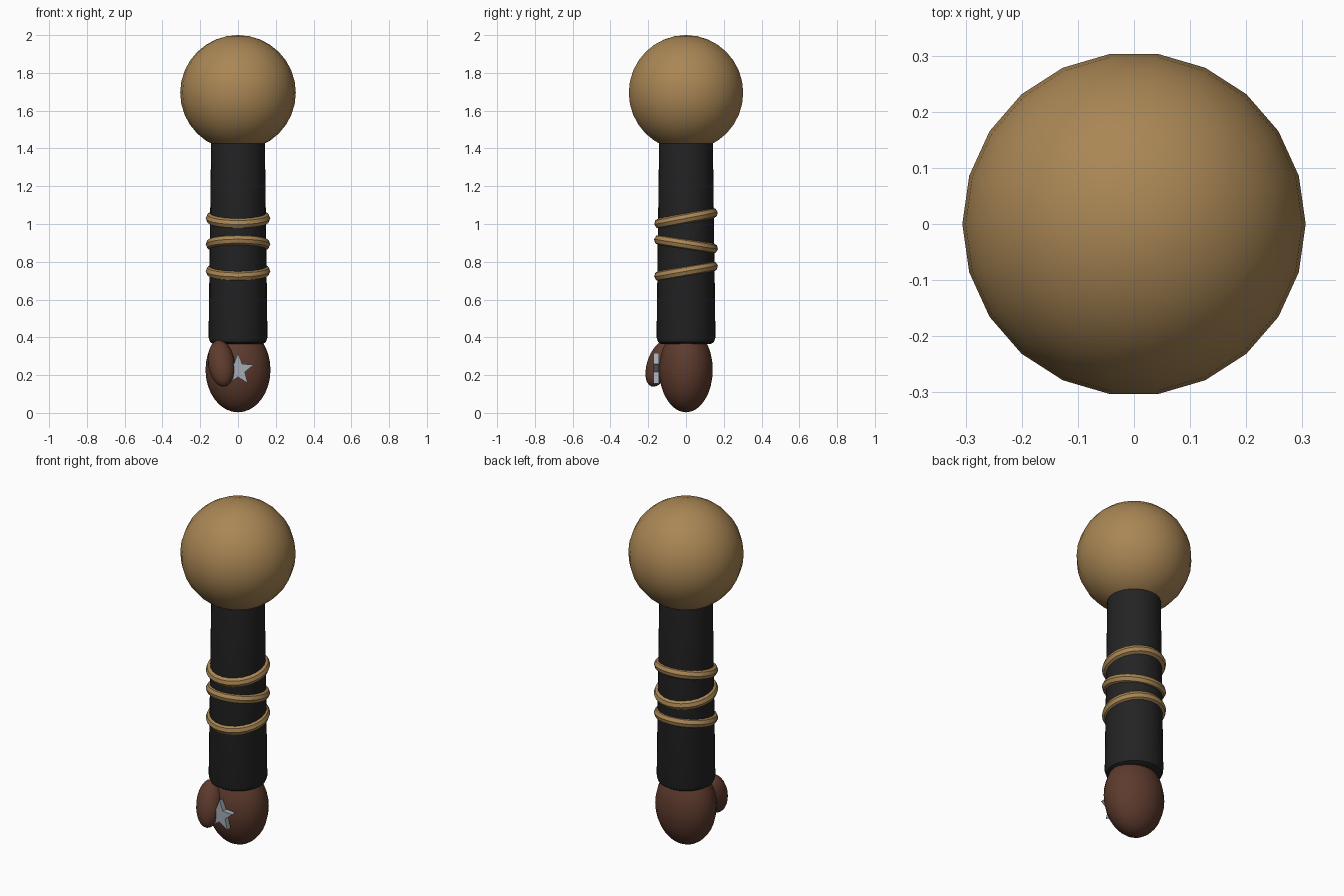
import bpy, bmesh, math
from mathutils import Matrix

if "Cube" in bpy.data.objects:
    bpy.data.objects.remove(bpy.data.objects["Cube"])


def material(name, rgb):
    m = bpy.data.materials.new(name)
    m.diffuse_color = (*rgb, 1)
    m.use_nodes = True
    m.node_tree.nodes["Principled BSDF"].inputs["Base Color"].default_value = m.diffuse_color
    return m


TAN = material("tan", (0.40, 0.24, 0.09))
BLACK = material("black", (0.017, 0.017, 0.017))
BROWN = material("dark brown", (0.11, 0.043, 0.026))
SILVER = material("silver", (0.38, 0.41, 0.46))


def finish(name, bm, mat, loc=(0, 0, 0), rot=(0, 0, 0), smooth=True):
    bmesh.ops.recalc_face_normals(bm, faces=bm.faces)
    me = bpy.data.meshes.new(name)
    bm.to_mesh(me)
    bm.free()
    me.materials.append(mat)
    ob = bpy.data.objects.new(name, me)
    bpy.context.collection.objects.link(ob)
    ob.location = loc
    ob.rotation_euler = [math.radians(a) for a in rot]
    if smooth:
        bpy.ops.object.select_all(action='DESELECT')
        ob.select_set(True)
        bpy.context.view_layer.objects.active = ob
        bpy.ops.object.shade_smooth_by_angle(angle=math.radians(40))
    return ob


def ellipsoid(name, radii, mat, loc, rot=(0, 0, 0), segs=22, rings=16):
    bm = bmesh.new()
    bmesh.ops.create_uvsphere(bm, u_segments=segs, v_segments=rings, radius=1)
    # turn so that a vertex column lies on the x axis
    bmesh.ops.rotate(bm, verts=bm.verts, matrix=Matrix.Rotation(math.pi / 2, 3, 'Z'))
    bmesh.ops.scale(bm, verts=bm.verts, vec=radii)
    return finish(name, bm, mat, loc, rot)


def lathe(name, profile, mat, segs, closed=False, loc=(0, 0, 0), rot=(0, 0, 0)):
    """Revolve (radius, z) points; cap the ends, or join them when closed."""
    bm = bmesh.new()
    loops = [[bm.verts.new((r * math.cos(2 * math.pi * i / segs),
                            r * math.sin(2 * math.pi * i / segs), z))
              for i in range(segs)] for r, z in profile]
    pairs = list(zip(loops, loops[1:]))
    if closed:
        pairs.append((loops[-1], loops[0]))
    else:
        bm.faces.new(loops[0])
        bm.faces.new(loops[-1])
    for a, b in pairs:
        for i in range(segs):
            j = (i + 1) % segs
            bm.faces.new((a[i], a[j], b[j], b[i]))
    return finish(name, bm, mat, loc, rot)


# Shoulder ball
ellipsoid("shoulder_ball", (0.306, 0.306, 0.305), TAN, (0, 0, 1.695))

# Sleeve, slightly tapered, with a rounded cuff edge
lathe("sleeve", [(0.132, 0.365), (0.148, 0.375), (0.156, 0.40), (0.142, 1.46)], BLACK, 24)

# Three tilted bands around the sleeve
for i, (z, tilt) in enumerate([(1.03, 11), (0.893, -9), (0.75, 10)]):
    ring = [(0.143 + 0.028 * math.cos(k * math.pi / 4), 0.028 * math.sin(k * math.pi / 4))
            for k in range(8)]
    lathe(f"band_{i + 1}", ring, TAN, 28, closed=True, loc=(0, 0, z), rot=(tilt, 0, 0))

# Mitten hand and thumb
ellipsoid("hand", (0.172, 0.143, 0.225), BROWN, (0, 0, 0.228))
ellipsoid("thumb", (0.071, 0.065, 0.13), BROWN, (-0.088, -0.14, 0.262), (-20, -8, 0), 18, 12)

# Five pointed star on the front of the hand
bm = bmesh.new()
points = []
for k in range(10):
    r = 0.088 if k % 2 == 0 else 0.038
    a = math.pi / 2 + k * math.pi / 5
    points.append(bm.verts.new((r * math.cos(a), -0.172, 0.228 + r * math.sin(a))))
face = bm.faces.new(points)
ext = bmesh.ops.extrude_face_region(bm, geom=[face], use_keep_orig=True)
bmesh.ops.translate(bm, vec=(0, 0.03, 0),
                    verts=[g for g in ext["geom"] if isinstance(g, bmesh.types.BMVert)])
finish("star_badge", bm, SILVER, smooth=False)
